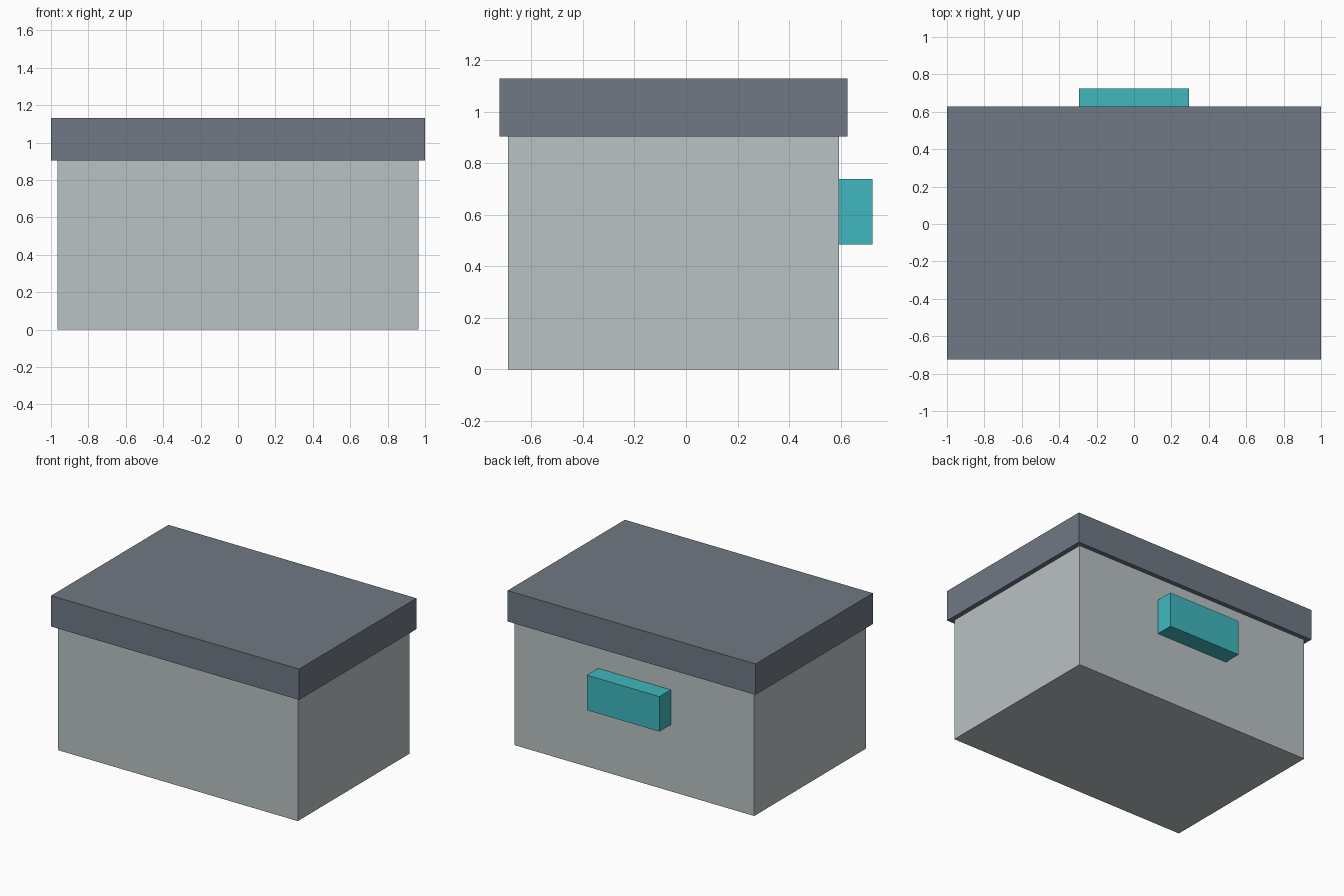
import bpy

if "Cube" in bpy.data.objects:
    bpy.data.objects.remove(bpy.data.objects["Cube"])


def material(name, rgb):
    mat = bpy.data.materials.new(name)
    mat.diffuse_color = (*rgb, 1.0)
    mat.use_nodes = True
    mat.node_tree.nodes["Principled BSDF"].inputs["Base Color"].default_value = mat.diffuse_color
    return mat


def box(name, x, y, z, mat=None):
    """Box from (min, max) ranges on each axis."""
    ranges = (x, y, z)
    bpy.ops.mesh.primitive_cube_add(size=1, location=[(a + b) / 2 for a, b in ranges])
    obj = bpy.context.object
    obj.name = name
    obj.scale = [b - a for a, b in ranges]
    bpy.ops.object.transform_apply(location=False, rotation=False, scale=True)
    if mat:
        obj.data.materials.append(mat)
    return obj


slate = material("slate", (0.16, 0.19, 0.23))
light_grey = material("light_grey", (0.49, 0.54, 0.55))
teal = material("teal", (0.05, 0.48, 0.52))

# Box body
box("body", (-0.966, 0.966), (-0.691, 0.594), (0, 0.905), light_grey)

# Overhanging lid
box("lid", (-1, 1), (-0.724, 0.627), (0.905, 1.13), slate)

# Handle block on the back
box("handle", (-0.293, 0.293), (0.592, 0.724), (0.485, 0.74), teal)
